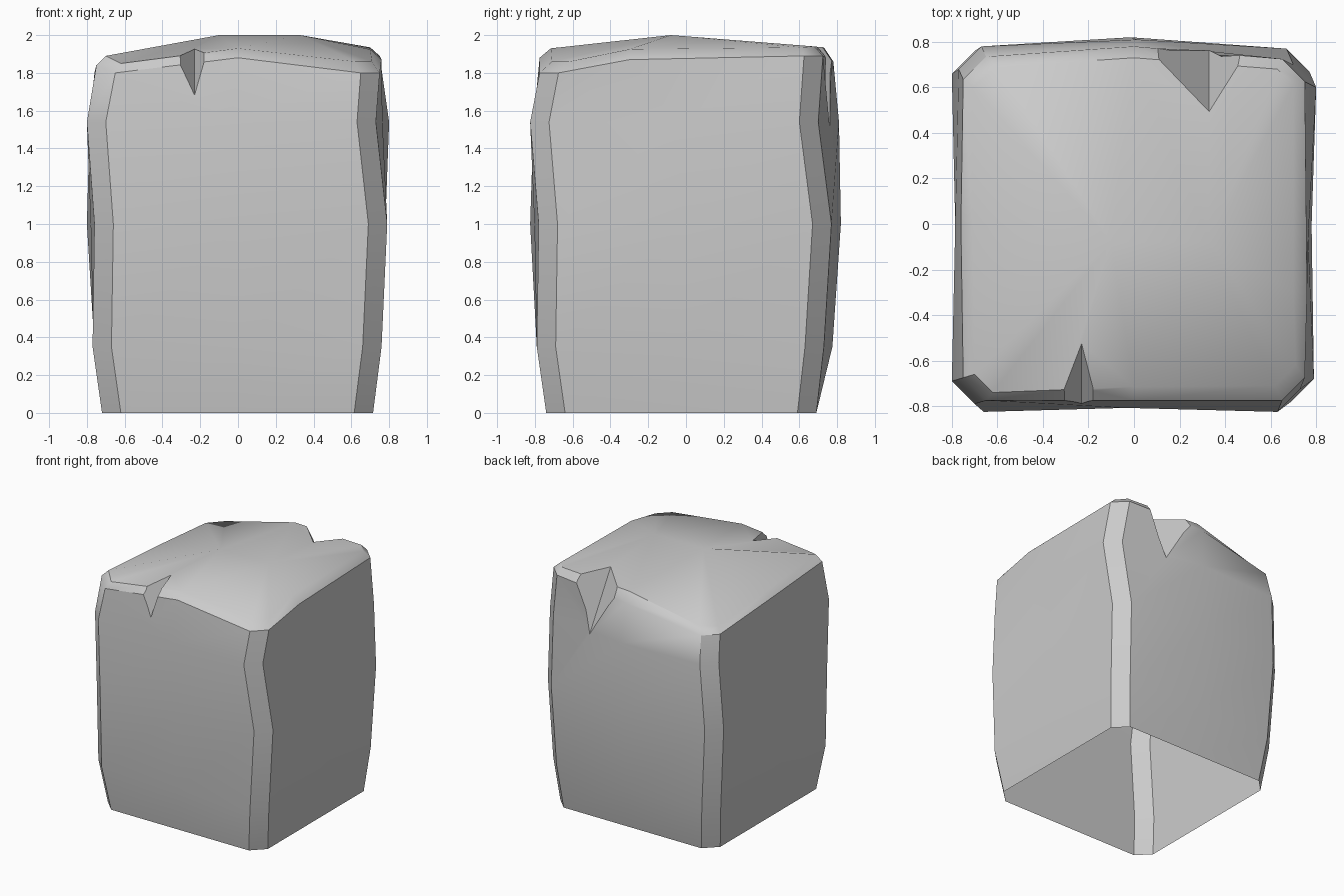
import bpy, bmesh, math
from mathutils import Vector

if "Cube" in bpy.data.objects:
    bpy.data.objects.remove(bpy.data.objects["Cube"])

# Corner profiles: (sx, sy), half-widths X and Y at each level, rim heights (front/back vert, side vert)
LEVELS = [0, 0.35, 1.0, 1.54]
FL = ((-1, -1), [.72, .77, .76, .80, .75], [.74, .79, .825, .79, .775], (1.80, 1.84))
FR = ((1, -1), [.715, .76, .79, .73, .75], [.74, .79, .78, .825, .775], (1.80, 1.80))
BR = ((1, 1), [.715, .75, .77, .80, .75], [.69, .73, .77, .70, .725], (1.89, 1.89))
BL = ((-1, 1), [.72, .76, .80, .77, .75], [.69, .74, .76, .78, .735], (1.75, 1.75))
# Middle of each side: offset of y on the back bulge, and rim positions
BACK_BULGE = [0, 0.04, 0.055, 0.07]
RIM_MID = {'F': (0, -.775, 1.88), 'R': (.76, -.3, 1.87),
           'B': (0, .78, 1.86), 'L': (-.76, 0, 1.80)}
# Upper crease of the cap, anticlockwise from the front left corner
CREASE = [(-.62, -.74, 1.85), (0, -.715, 1.93), (.62, -.71, 1.86), (.71, -.62, 1.86),
          (.70, -.3, 1.925), (.70, .61, 1.935), (.63, .68, 1.94), (0, .73, 1.935),
          (-.60, .69, 1.80), (-.71, .60, 1.79), (-.71, 0, 1.84), (-.70, -.66, 1.89)]


def corner(c, i):
    """The chamfer's front/back vertex and its side vertex at level i."""
    (sx, sy), xs, ys, rim = c
    za, zb = rim if i == 4 else (LEVELS[i], LEVELS[i])
    return (Vector((sx * (xs[i] - .10), sy * ys[i], za)),
            Vector((sx * xs[i], sy * (ys[i] - .10), zb)))


def ring(i):
    (a, l), (b, c), (e, d), (g, h) = [corner(k, i) for k in (FL, FR, BR, BL)]
    if i == 4:
        f, r, k, s = [Vector(RIM_MID[n]) for n in 'FRBL']
    else:
        f, r, k, s = [(p + q) / 2 for p, q in ((a, b), (c, d), (e, g), (h, l))]
        k.y += BACK_BULGE[i]
    return [a, f, b, c, r, d, e, k, g, h, s, l]


# Block: lofted rings with a gently peaked cap
bm = bmesh.new()
rings = [[bm.verts.new(p) for p in ring(i)] for i in range(5)]
rings.append([bm.verts.new(p) for p in CREASE])
for lo, hi in zip(rings, rings[1:]):
    for j in range(12):
        k = (j + 1) % 12
        bm.faces.new((lo[j], lo[k], hi[k], hi[j]))
left = bm.verts.new((-.10, -.08, 2.0))
right = bm.verts.new((.33, -.08, 2.0))
top = rings[-1]
for j in range(12):
    peak = right if 1 <= j < 7 else left
    bm.faces.new((top[j], top[(j + 1) % 12], peak))
bm.faces.new((left, top[1], right))
bm.faces.new((right, top[7], left))
bm.faces.new(list(reversed(rings[0])))
bmesh.ops.recalc_face_normals(bm, faces=bm.faces)
mesh = bpy.data.meshes.new("stone_block")
bm.to_mesh(mesh)
bm.free()
block = bpy.data.objects.new("stone_block", mesh)
bpy.context.collection.objects.link(block)
bpy.context.view_layer.objects.active = block
block.select_set(True)


def chip(name, inner, low, a, b):
    """V-shaped chip: valley from inner to low, opening out through a and b."""
    inner, low, a, b = map(Vector, (inner, low, a, b))
    mid = (inner + low) / 2
    pts = [mid + (inner - mid) * 1.05, mid + (low - mid) * 1.05,
           mid + (a - mid) * 1.9, mid + (b - mid) * 1.9]
    cb = bmesh.new()
    v = [cb.verts.new(p) for p in pts]
    for f in ((0, 1, 2), (0, 1, 3), (0, 2, 3), (1, 2, 3)):
        cb.faces.new([v[i] for i in f])
    bmesh.ops.recalc_face_normals(cb, faces=cb.faces)
    m = bpy.data.meshes.new(name)
    cb.to_mesh(m)
    cb.free()
    cutter = bpy.data.objects.new(name, m)
    cutter.hide_render = True
    bpy.context.collection.objects.link(cutter)
    mod = block.modifiers.new(name, 'BOOLEAN')
    mod.operation = 'DIFFERENCE'
    mod.solver = 'EXACT'
    mod.object = cutter
    bpy.ops.object.modifier_apply(modifier=name)
    bpy.data.objects.remove(cutter)


# Chips in the front and back top edges
chip("front_chip", (-.23, -.50, 1.95), (-.23, -.79, 1.68), (-.33, -.775, 1.89), (-.17, -.72, 1.94))
chip("back_chip", (.33, .49, 1.96), (.33, .77, 1.50), (.10, .73, 1.94), (.48, .73, 1.94))

# Open underside
bm = bmesh.new()
bm.from_mesh(block.data)
base = [f for f in bm.faces if all(v.co.z < 0.001 for v in f.verts)]
bmesh.ops.delete(bm, geom=base, context='FACES')
bm.to_mesh(block.data)
bm.free()
bpy.ops.object.shade_smooth_by_angle(angle=math.radians(35))
